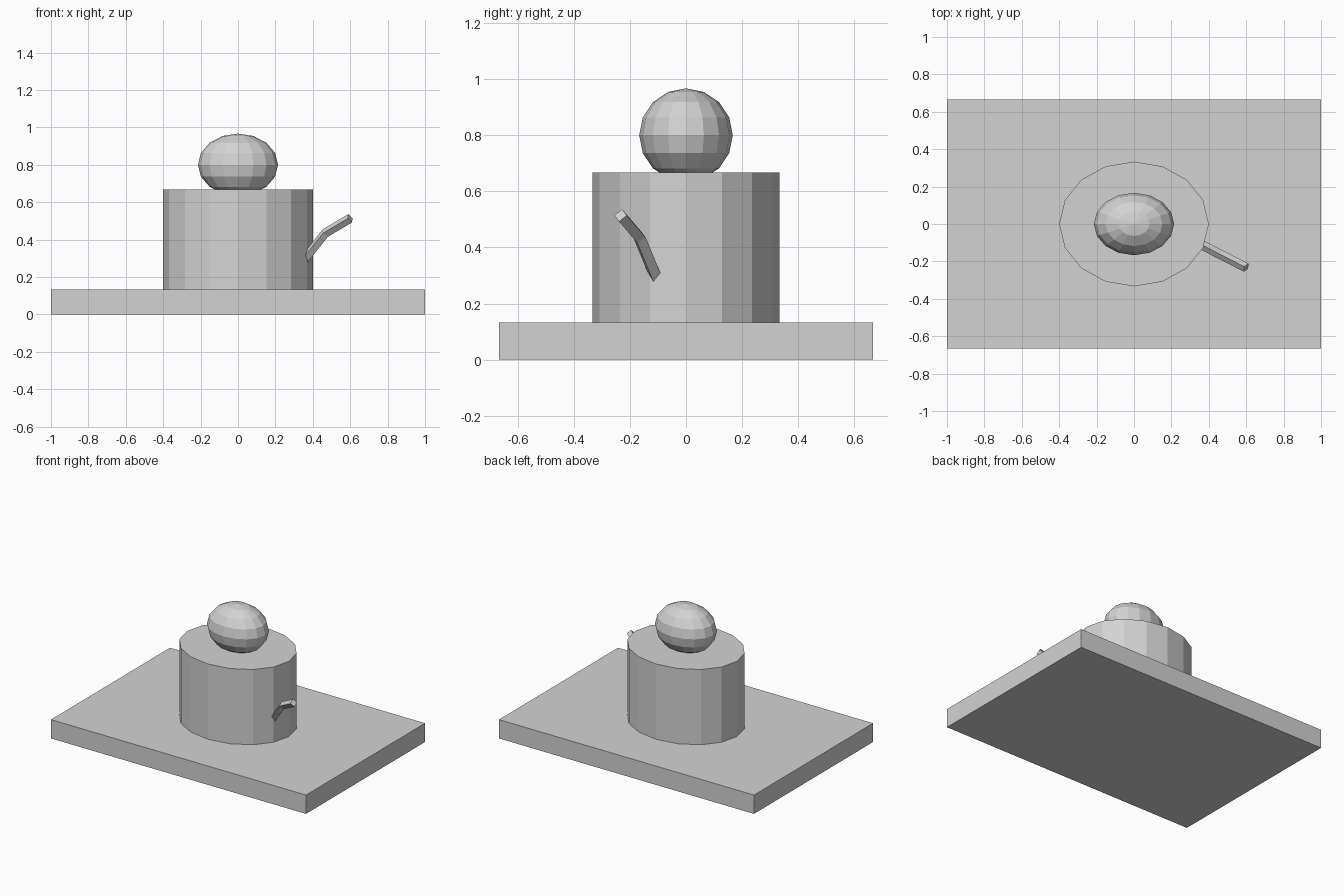
import bpy, bmesh
from mathutils import Vector, Matrix

if "Cube" in bpy.data.objects:
    bpy.data.objects.remove(bpy.data.objects["Cube"])

grey = bpy.data.materials.new("plain grey")
grey.diffuse_color = (0.65, 0.65, 0.65, 1)
grey.use_nodes = True
grey.node_tree.nodes["Principled BSDF"].inputs["Base Color"].default_value = grey.diffuse_color


def finish(name, bm):
    bmesh.ops.recalc_face_normals(bm, faces=bm.faces[:])
    mesh = bpy.data.meshes.new(name)
    bm.to_mesh(mesh)
    bm.free()
    mesh.materials.append(grey)
    obj = bpy.data.objects.new(name, mesh)
    bpy.context.collection.objects.link(obj)


def placed(centre, scale):
    return Matrix.Translation(centre) @ Matrix.Diagonal((*scale, 1))


# Flat base slab
bm = bmesh.new()
bmesh.ops.create_cube(bm, size=1, matrix=placed((0, 0, 0.0667), (2, 1.3333, 0.1333)))
finish("base", bm)

# Oval sixteen-sided body
bm = bmesh.new()
bmesh.ops.create_cone(bm, cap_ends=True, segments=16, radius1=1, radius2=1, depth=1,
                      matrix=placed((0, 0, 0.4), (0.4, 0.3333, 0.5333)))
finish("body", bm)

# Faceted oval knob, sunk slightly into the body
bm = bmesh.new()
bmesh.ops.create_uvsphere(bm, u_segments=16, v_segments=8, radius=1,
                          matrix=placed((0, 0, 0.8), (0.2145, 0.1667, 0.1667)))
finish("knob", bm)

# Bent four-sided lever: diamond section swept along a mitred path
path = [Vector(p) for p in ((0.34, -0.100, 0.276), (0.468, -0.166, 0.436), (0.6, -0.233, 0.514))]
radius = 0.025
bm = bmesh.new()
dirs = [(b - a).normalized() for a, b in zip(path, path[1:])]
side = dirs[0].cross(Vector((0, 0, 1))).normalized()
rings = []
for i, p in enumerate(path):
    d_in, d_out = dirs[max(i - 1, 0)], dirs[min(i, 1)]
    tangent = (d_in + d_out).normalized()
    up = side.cross(tangent).normalized() / tangent.dot(d_in)
    rings.append([bm.verts.new(p + radius * o) for o in (side, up, -side, -up)])
for r0, r1 in zip(rings, rings[1:]):
    for k in range(4):
        n = (k + 1) % 4
        bm.faces.new((r0[k], r0[n], r1[n], r1[k]))
bm.faces.new(rings[0])
bm.faces.new(rings[-1])
finish("lever", bm)
